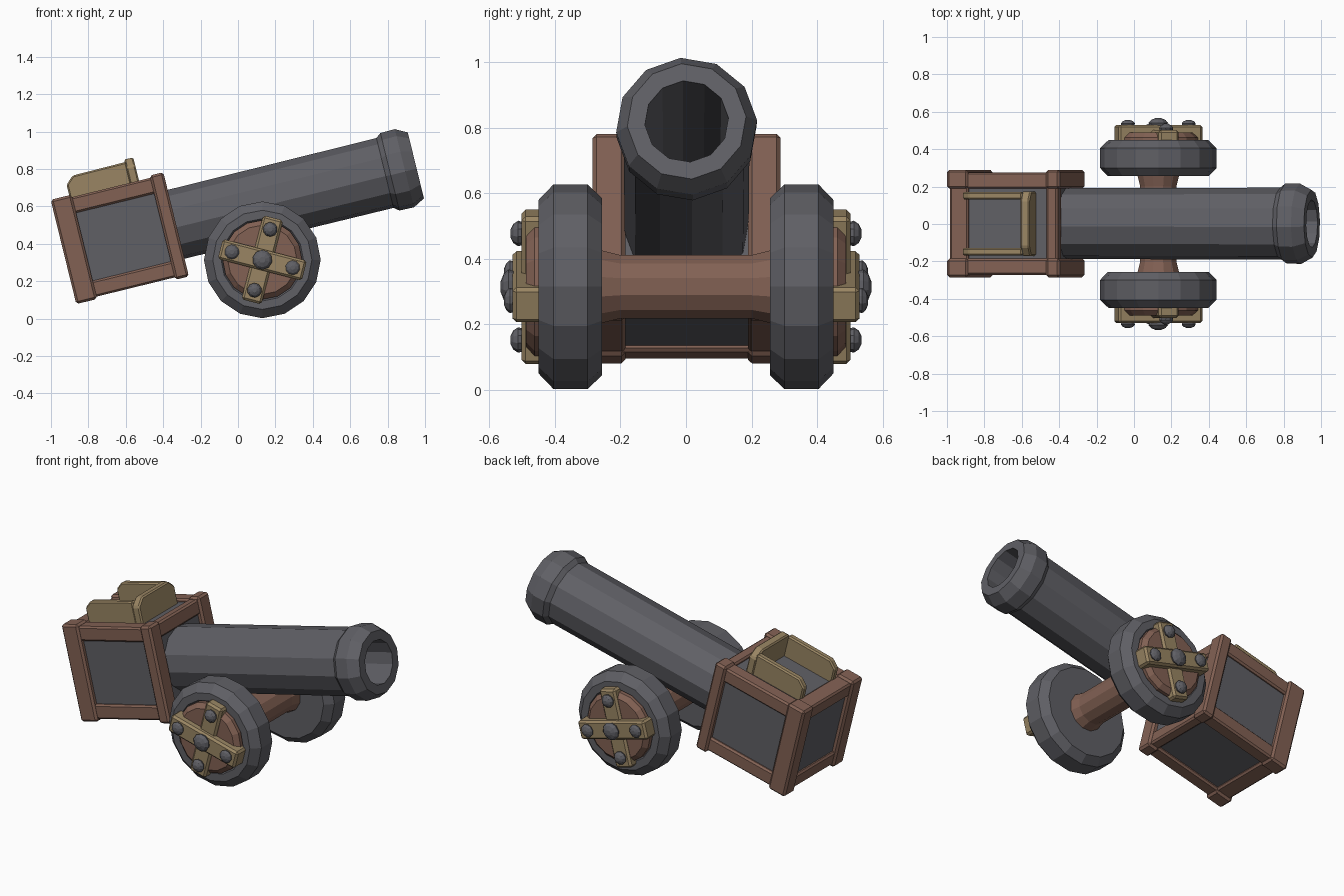
import bpy, bmesh
from math import radians, cos, sin, pi
from mathutils import Matrix, Vector

if "Cube" in bpy.data.objects:
    bpy.data.objects.remove(bpy.data.objects["Cube"])


def material(name, rgb):
    m = bpy.data.materials.new(name)
    m.diffuse_color = (*rgb, 1)
    m.use_nodes = True
    m.node_tree.nodes["Principled BSDF"].inputs["Base Color"].default_value = m.diffuse_color
    return m


IRON = material("dark_iron", (0.115, 0.115, 0.13))
WOOD = material("brown_wood", (0.225, 0.12, 0.088))
TAN = material("tan_wood", (0.32, 0.235, 0.125))


def finish(bm, name, mat, matrix, mirror):
    bm.transform(matrix)
    bmesh.ops.recalc_face_normals(bm, faces=bm.faces)
    me = bpy.data.meshes.new(name)
    bm.to_mesh(me)
    bm.free()
    me.materials.append(mat)
    ob = bpy.data.objects.new(name, me)
    bpy.context.collection.objects.link(ob)
    if mirror:
        mod = ob.modifiers.new("mirror", 'MIRROR')
        mod.use_axis = (False, True, False)
        mod.use_clip = False
        mod.use_mirror_merge = False
    return ob


def lathe(name, profile, sides, mat, matrix, mirror=False, phase=0.0):
    """Revolve (height, radius) points round local z, capping both ends."""
    bm = bmesh.new()
    rings = []
    for h, r in profile:
        rings.append([bm.verts.new((r * cos(phase + 2 * pi * i / sides),
                                    r * sin(phase + 2 * pi * i / sides), h))
                      for i in range(sides)])
    for a, b in zip(rings, rings[1:]):
        for i in range(sides):
            j = (i + 1) % sides
            bm.faces.new((a[i], a[j], b[j], b[i]))
    bm.faces.new(rings[0])
    bm.faces.new(rings[-1])
    return finish(bm, name, mat, matrix, mirror)


def block(name, lo, hi, mat, matrix, bevel=0.0, mirror=False):
    """Bevelled box between two corners."""
    lo, hi = Vector(lo), Vector(hi)
    bm = bmesh.new()
    bmesh.ops.create_cube(bm, size=1)
    for v in bm.verts:
        v.co = Vector([(lo[k] + hi[k]) / 2 + v.co[k] * (hi[k] - lo[k]) for k in range(3)])
    if bevel:
        bmesh.ops.bevel(bm, geom=bm.edges[:], offset=bevel, segments=1,
                        affect='EDGES', profile=0.5)
    return finish(bm, name, mat, matrix, mirror)


def plate(name, outline, place, a, b, mat, matrix, mirror=False):
    """Extrude a 2D outline; place(p, q, d) maps it to 3D at depth d."""
    bm = bmesh.new()
    front = [bm.verts.new(place(p, q, a)) for p, q in outline]
    back = [bm.verts.new(place(p, q, b)) for p, q in outline]
    n = len(outline)
    for i in range(n):
        j = (i + 1) % n
        bm.faces.new((front[i], front[j], back[j], back[i]))
    bm.faces.new(front)
    bm.faces.new(back)
    bmesh.ops.recalc_face_normals(bm, faces=bm.faces)
    bmesh.ops.bevel(bm, geom=bm.edges[:], offset=0.008, segments=1, affect='EDGES')
    return finish(bm, name, mat, matrix, mirror)


# Tilted frame shared by box and barrel (origin at the box centre)
TILT = Matrix.Translation((-0.632, 0.002, 0.43)) @ Matrix.Rotation(radians(-13.8), 4, 'Y')

# Barrel with flared muzzle ring and deep bore
lathe("barrel", [(0.26, 0.19), (1.46, 0.193), (1.487, 0.214), (1.567, 0.216),
                 (1.63, 0.182), (1.63, 0.128), (0.45, 0.125)],
      12, IRON, TILT @ Matrix.Rotation(radians(90), 4, 'Y'), phase=radians(5))

# Box: iron core showing as recessed panels inside a timber frame
U, V, W = 0.31, 0.287, 0.287
block("box_panels", (-U + .03, -V + .03, -W + .03), (U - .03, V - .03, W - .03), IRON, TILT)
IN = 0.013
for end, u0, u1 in (("rear", -U, -0.195), ("front", 0.235, U)):
    for side, s in (("left", 1), ("right", -1)):
        v0, v1 = sorted((s * V, s * 0.187))
        block(f"post_{end}_{side}", (u0, v0, -W), (u1, v1, W), WOOD, TILT, 0.012)
    for level, s in (("top", 1), ("bottom", -1)):
        w0, w1 = sorted((s * (W - IN), s * 0.187))
        a, b = (u0 + IN, u1) if end == "rear" else (u0, u1 - IN)
        block(f"cross_rail_{end}_{level}", (a, -V + .04, w0), (b, V - .04, w1), WOOD, TILT, 0.01)
for level, t in (("top", 1), ("bottom", -1)):
    for side, s in (("left", 1), ("right", -1)):
        v0, v1 = sorted((s * (V - IN), s * 0.187))
        w0, w1 = sorted((t * (W - IN), t * 0.187))
        block(f"side_rail_{level}_{side}", (-U + .04, v0, w0), (U - .04, v1, w1), WOOD, TILT, 0.01)

# Three-sided tan guard on top of the box
guard = [(-0.208, 0.24), (-0.208, 0.345), (-0.165, 0.385), (0.13, 0.388), (0.13, 0.24)]
for side, s in (("left", 1), ("right", -1)):
    plate(f"guard_{side}", guard, lambda p, q, d: (p, d, q), s * 0.13, s * 0.17, TAN, TILT)
wall = [(-0.173, 0.24), (-0.173, 0.36), (-0.125, 0.402),
        (0.125, 0.402), (0.173, 0.36), (0.173, 0.24)]
plate("guard_front", wall, lambda p, q, d: (d, p, q), 0.122, 0.173, TAN, TILT)

# Axle, flared towards the wheels
HUB = Matrix.Translation((0.13, 0, 0.314))
SPIN = HUB @ Matrix.Rotation(radians(-90), 4, 'X')
lathe("axle", [(-0.27, 0.118), (-0.2, 0.1), (0.2, 0.1), (0.27, 0.118)],
      12, WOOD, SPIN, phase=radians(15))

# Wheels and hubs (mirrored to the other side)
lathe("wheel", [(0.256, 0.27), (0.30, 0.312), (0.405, 0.312), (0.45, 0.265),
                (0.45, 0.22), (0.435, 0.21)], 16, IRON, SPIN, True)
lathe("wheel_hub", [(0.40, 0.212), (0.462, 0.212), (0.488, 0.185)], 16, WOOD, SPIN, True)

# Tan cross braces on the hubs
CROSS = HUB @ Matrix.Rotation(radians(14.5), 4, 'Y')
block("upright_brace", (-.055, .43, -.232), (.055, .502, .232), TAN, CROSS, 0.012, True)
block("level_brace", (-.232, .43, -.055), (.232, .53, .055), TAN, CROSS, 0.012, True)


# Domed bolts
def bolt(name, x, z, base, r, h):
    m = CROSS @ Matrix.Translation((x, base, z)) @ Matrix.Rotation(radians(-90), 4, 'X')
    lathe(name, [(-0.01, r * .85), (h * .35, r), (h * .75, r * .75), (h, r * .3)], 10, IRON, m, True)


bolt("centre_bolt", 0, 0, 0.528, 0.053, 0.038)
for i, s in enumerate((1, -1)):
    bolt(f"upright_bolt_{i}", 0, s * 0.168, 0.5, 0.039, 0.036)
    bolt(f"level_bolt_{i}", s * 0.168, 0, 0.528, 0.039, 0.028)
